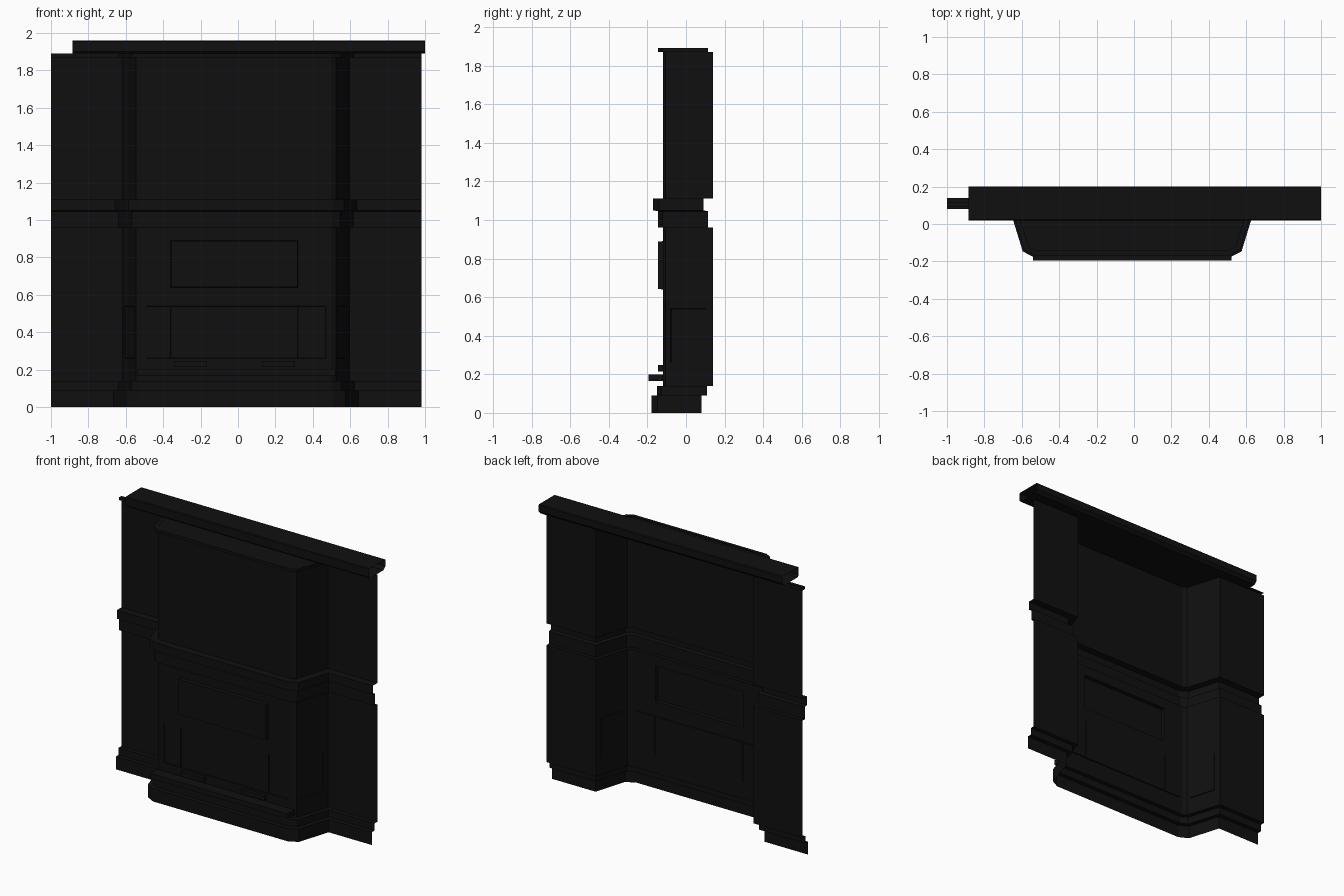
import bpy, bmesh
from mathutils import Vector

if "Cube" in bpy.data.objects:
    bpy.data.objects.remove(bpy.data.objects["Cube"])

mat = bpy.data.materials.new("dark_paint")
mat.diffuse_color = (0.005, 0.005, 0.005, 1)
mat.use_nodes = True
mat.node_tree.nodes["Principled BSDF"].inputs["Base Color"].default_value = mat.diffuse_color


def finish(bm, name):
    me = bpy.data.meshes.new(name)
    bm.to_mesh(me)
    bm.free()
    me.materials.append(mat)
    ob = bpy.data.objects.new(name, me)
    bpy.context.collection.objects.link(ob)
    return ob


def offset(path, d):
    """Offset an open plan path outward (towards the front) with mitred corners."""
    pts = [Vector(p) for p in path]
    tang = [(b - a).normalized() for a, b in zip(pts, pts[1:])]
    norm = [Vector((t.y, -t.x)) for t in tang]
    out = []
    for i, p in enumerate(pts):
        a, b = norm[max(i - 1, 0)], norm[min(i, len(norm) - 1)]
        m = (a + b).normalized()
        out.append(p + m * d / m.dot(a))
    return out


def sweep(path, profile):
    bm = bmesh.new()
    rows = [[bm.verts.new((p.x, p.y, z)) for p in offset(path, d)] for d, z in profile]
    for r, s in zip(rows, rows[1:]):
        for i in range(len(r) - 1):
            bm.faces.new((r[i], r[i + 1], s[i + 1], s[i]))
    bm.normal_update()
    return bm


def panel(bm, a, b, u0, u1, z0, z1, depth):
    """Cut a rectangle in the flat wall running from a to b and push it by depth."""
    a, b = Vector((*a, 0)), Vector((*b, 0))
    t = (b - a).normalized()
    n = Vector((t.y, -t.x, 0))

    def on_wall():
        return [f for f in bm.faces if f.normal.dot(n) > 0.999
                and abs((f.calc_center_median() - a).dot(n)) < 0.002
                and 0.14 < f.calc_center_median().z < 0.96]
    for co, no in ((a + t * u0, t), (a + t * u1, t),
                   (Vector((0, 0, z0)), Vector((0, 0, 1))), (Vector((0, 0, z1)), Vector((0, 0, 1)))):
        fs = on_wall()
        geom = fs + list({e for f in fs for e in f.edges}) + list({v for f in fs for v in f.verts})
        bmesh.ops.bisect_plane(bm, geom=geom, plane_co=co, plane_no=no)
        bm.normal_update()
    hit = [f for f in on_wall() if z0 < f.calc_center_median().z < z1
           and u0 < (f.calc_center_median() - a).dot(t) < u1]
    bmesh.ops.inset_individual(bm, faces=hit, thickness=0.003, depth=depth)
    bm.normal_update()


def box(name, x0, x1, y0, y1, z0, z1):
    bm = bmesh.new()
    bmesh.ops.create_cube(bm, size=1)
    for v in bm.verts:
        v.co = ((x0 + x1) / 2 + v.co.x * (x1 - x0), (y0 + y1) / 2 + v.co.y * (y1 - y0),
                (z0 + z1) / 2 + v.co.z * (z1 - z0))
    return finish(bm, name)


# Plan of the wall: flat wings and a projecting bay with eased corners
C = -0.01
half = [(0.99, 0.14), (0.61, 0.14), (0.535, -0.105), (0.506, -0.12)]
path = [(C - x, y) for x, y in half] + [(C + x, y) for x, y in reversed(half)]

# Wall section: stepped skirting, two-step rail, top lip
profile = [(0.06, 0), (0.06, 0.09), (0.03, 0.09), (0.03, 0.14), (0, 0.14), (0, 0.96),
           (0.025, 0.96), (0.025, 1.045), (0.05, 1.05), (0.05, 1.11), (0, 1.11),
           (0, 1.87), (0.025, 1.87), (0.025, 1.89), (0, 1.89)]
wall = sweep(path, profile)

# Raised upper panel, recessed front and side panels
panel(wall, path[3], path[4], 0.156, 0.836, 0.64, 0.89, 0.025)
panel(wall, path[3], path[4], 0.026, 0.986, 0.26, 0.54, -0.006)
for i in (1, 5):
    u = (0.04, 0.23) if i == 1 else (0.026, 0.216)
    panel(wall, path[i], path[i + 1], *u, 0.26, 0.54, -0.006)
finish(wall, "panelled_wall")

# Bay lid
bm = bmesh.new()
bm.faces.new([bm.verts.new((x, y, 1.888)) for x, y in path[1:7]])
finish(bm, "bay_lid")

# Open-ended cornice beam
section = [(0.02, 1.90), (0.02, 1.955), (0.025, 1.96), (0.195, 1.96), (0.2, 1.955),
           (0.2, 1.91), (0.18, 1.89), (0.03, 1.89)]
bm = bmesh.new()
ends = [[bm.verts.new((x, y, z)) for y, z in section] for x in (-0.885, 1.0)]
for i in range(len(section)):
    j = (i + 1) % len(section)
    bm.faces.new((ends[0][i], ends[1][i], ends[1][j], ends[0][j]))
finish(bm, "cornice")

# Front ledge and the two drawer pulls
box("front_ledge", -0.54, 0.52, -0.195, -0.12, 0.165, 0.2)
for side, x0 in (("left", -0.34), ("right", 0.13)):
    box(side + "_pull", x0, x0 + 0.175, -0.145, -0.12, 0.215, 0.247)
